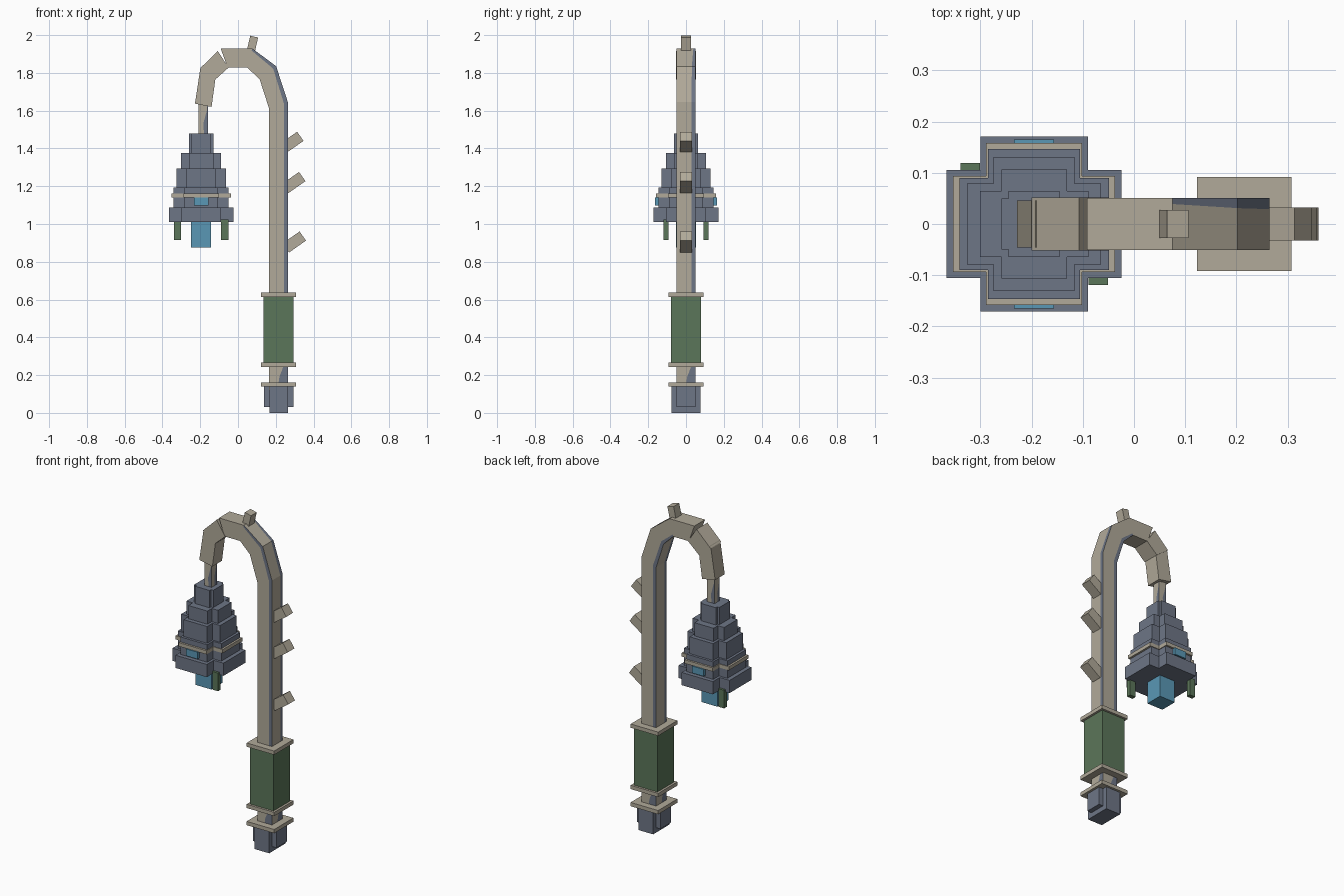
import bpy
import bmesh
from math import radians
from mathutils import Matrix, Vector

if "Cube" in bpy.data.objects:
    bpy.data.objects.remove(bpy.data.objects["Cube"], do_unlink=True)


def material(name, r, g, b):
    m = bpy.data.materials.new(name)
    m.use_nodes = True
    m.diffuse_color = (r, g, b, 1)
    m.node_tree.nodes["Principled BSDF"].inputs["Base Color"].default_value = (r, g, b, 1)
    return m


STONE = material("warm stone", 0.44, 0.40, 0.32)
SLATE = material("slate grey", 0.155, 0.18, 0.24)
GREEN = material("moss green", 0.105, 0.18, 0.10)
BLUE = material("glow blue", 0.10, 0.31, 0.46)


def finish(name, bm, *mats):
    bmesh.ops.recalc_face_normals(bm, faces=bm.faces)
    mesh = bpy.data.meshes.new(name)
    bm.to_mesh(mesh)
    bm.free()
    for m in mats:
        mesh.materials.append(m)
    ob = bpy.data.objects.new(name, mesh)
    bpy.context.scene.collection.objects.link(ob)
    return ob


def add_box(bm, center, size, tilt=0):
    mat = (Matrix.Translation(center) @ Matrix.Rotation(radians(tilt), 4, "Y")
           @ Matrix.Diagonal((*size, 1)))
    bmesh.ops.create_cube(bm, size=1, matrix=mat)


def box(name, mat, center, size, tilt=0):
    bm = bmesh.new()
    add_box(bm, center, size, tilt)
    return finish(name, bm, mat)


def cross(name, mat, x, z0, z1, reach, arm):
    """Plus-shaped tier made as one clean outline, extruded upward."""
    quarter = [(reach, -arm), (reach, arm), (arm, arm)]
    bm = bmesh.new()
    verts = []
    for k in range(4):
        turn = Matrix.Rotation(radians(90 * k), 3, "Z")
        for px, py in quarter:
            verts.append(bm.verts.new(turn @ Vector((px, py, 0)) + Vector((x, 0, z0))))
    base = bm.faces.new(verts)
    top = bmesh.ops.extrude_face_region(bm, geom=[base])["geom"]
    bmesh.ops.translate(bm, vec=(0, 0, z1 - z0),
                        verts=[v for v in top if isinstance(v, bmesh.types.BMVert)])
    return finish(name, bm, mat)


def sweep(name, stations, h, mat, strip_mat=None):
    """Square beam through (inner, outer, strip) stations; one worn strip per side."""
    bm = bmesh.new()
    rings = []
    for (ix, iz), (ox, oz), s in stations:
        a, b = Vector((ix, 0, iz)), Vector((ox, 0, oz))
        f = s / (b - a).length
        loop = [(0, -h), (1 - f, -h), (1, -h), (1, h - s),
                (1, h), (f, h), (0, h), (0, s - h)]
        rings.append([bm.verts.new(a.lerp(b, t) + Vector((0, y, 0))) for t, y in loop])
    for low, high in zip(rings, rings[1:]):
        for i in range(8):
            j = (i + 1) % 8
            face = bm.faces.new((low[i], low[j], high[j], high[i]))
            face.material_index = i % 2 if strip_mat else 0
    bm.faces.new(rings[0])
    bm.faces.new(rings[-1])
    return finish(name, bm, mat, *([strip_mat] if strip_mat else []))


POST = 0.215
BELL = -0.195

# Post and right half of the arch, with worn edges
sweep("post", [
    ((0.165, 0.12), (0.264, 0.12), 0.055),
    ((0.165, 0.19), (0.264, 0.19), 0.045),
    ((0.165, 0.25), (0.264, 0.25), 0.022),
    ((0.165, 1.61), (0.264, 1.645), 0.022),
    ((0.115, 1.765), (0.202, 1.835), 0.02),
    ((0.05, 1.828), (0.075, 1.93), 0.012),
], 0.051, STONE, SLATE)

# Left half of the arch in separate blocks
sweep("arch_crown", [((0.05, 1.828), (0.075, 1.93), 0.02),
                     ((-0.055, 1.828), (-0.092, 1.93), 0.02)], 0.051, STONE)
sweep("arch_shoulder", [((-0.05, 1.828), (-0.107, 1.915), 0.02),
                        ((-0.12, 1.765), (-0.2, 1.825), 0.02)], 0.052, STONE)
sweep("arch_tip", [((-0.11, 1.775), (-0.192, 1.835), 0.02),
                   ((-0.12, 1.765), (-0.2, 1.82), 0.02),
                   ((-0.14, 1.62), (-0.228, 1.637), 0.02)], 0.046, STONE)

# Foot, collars and green sleeve
box("foot_deep", SLATE, (POST, 0, 0.07), (0.098, 0.156, 0.14))
box("foot_wide", SLATE, (POST, 0, 0.085), (0.156, 0.1, 0.11))
for label, z in (("lower", 0.15), ("middle", 0.254), ("upper", 0.626)):
    box(label + "_collar", STONE, (POST, 0, z), (0.185, 0.184, 0.023))
box("sleeve", GREEN, (POST, 0, 0.44), (0.158, 0.158, 0.36))

# Tilted pegs on the post and one on the arch
for i, (x, z) in enumerate(((0.347, 1.44), (0.357, 1.227), (0.36, 0.912))):
    center = Vector((x, 0, z)) + Matrix.Rotation(radians(-35), 3, "Y") @ Vector((-0.055, 0, 0.0295))
    box("peg_%d" % (i + 1), STONE, center, (0.11, 0.064, 0.059), -35)
box("arch_peg", STONE, (0.076, 0, 1.95), (0.043, 0.054, 0.086), 13)

# Hanger between the arch tip and the lantern
sweep("hanger", [
    ((-0.209, 1.46), (-0.16, 1.46), 0.018),
    ((-0.209, 1.53), (-0.16, 1.53), 0.024),
    ((-0.209, 1.6), (-0.16, 1.6), 0.005),
    ((-0.209, 1.68), (-0.16, 1.68), 0.003),
], 0.025, STONE, SLATE)

# Stepped lantern roof, trim band and rim
for name, mat, z0, z1, reach, arm in (
    ("roof_cap", SLATE, 1.375, 1.48, 0.064, 0.05),
    ("roof_upper", SLATE, 1.295, 1.375, 0.106, 0.064),
    ("roof_middle", SLATE, 1.193, 1.295, 0.131, 0.079),
    ("roof_lower", SLATE, 1.087, 1.193, 0.146, 0.09),
    ("trim_band", STONE, 1.14, 1.162, 0.158, 0.094),
    ("rim", SLATE, 1.01, 1.087, 0.171, 0.105),
):
    cross(name, mat, BELL, z0, z1, reach, arm)

# Front and back windows, glowing core, two hanging tabs
for label, side in (("front", -1), ("back", 1)):
    box(label + "_window", BLUE, (BELL, side * 0.15, 1.12), (0.078, 0.03, 0.042))
    box(label + "_tab", GREEN, (BELL - side * 0.125, side * 0.106, 0.97),
        (0.038, 0.026, 0.11))
box("glowing_core", BLUE, (BELL, 0, 0.948), (0.106, 0.106, 0.144))
